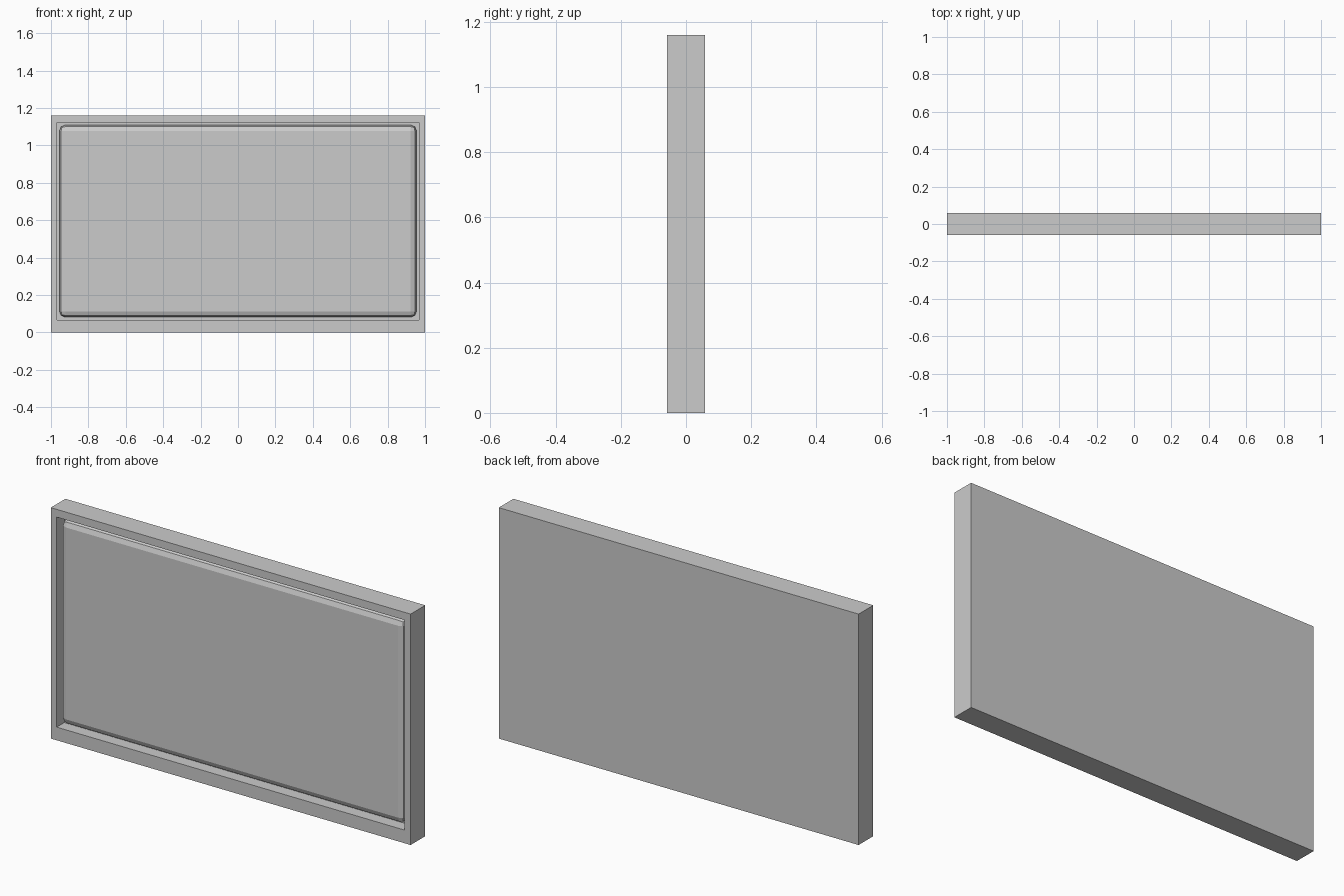
import bpy, bmesh
from mathutils import Vector

if "Cube" in bpy.data.objects:
    bpy.data.objects.remove(bpy.data.objects["Cube"])

HALF_Y = 0.058
HEIGHT = 1.16


def box_mesh(size, centre):
    bm = bmesh.new()
    bmesh.ops.create_cube(bm, size=1)
    for v in bm.verts:
        v.co = Vector(c * s for c, s in zip(v.co, size)) + Vector(centre)
    return bm


def finish(bm, name):
    bmesh.ops.recalc_face_normals(bm, faces=bm.faces)
    mesh = bpy.data.meshes.new(name)
    bm.to_mesh(mesh)
    bm.free()
    obj = bpy.data.objects.new(name, mesh)
    bpy.context.collection.objects.link(obj)
    return obj


# Casing: a slab with a rectangular recess in its front (wider lower border)
bm = box_mesh((2, 2 * HALF_Y, HEIGHT), (0, 0, HEIGHT / 2))
front = min(bm.faces, key=lambda f: f.calc_center_median().y)
bmesh.ops.inset_region(bm, faces=[front], thickness=0.03)
for v in front.verts:
    v.co.x = 0.967 if v.co.x > 0 else -0.967
    v.co.z = 1.121 if v.co.z > HEIGHT / 2 else 0.066
floor = bmesh.ops.extrude_discrete_faces(bm, faces=[front])["faces"][0]
bmesh.ops.translate(bm, verts=floor.verts, vec=(0, 0.06, 0))
finish(bm, "casing")

# Screen panel: bevelled block seated in the recess, just behind the front rim
y0, y1 = -HALF_Y + 0.01, 0.03
z0, z1 = 0.081, 1.109
bm = box_mesh((1.91, y1 - y0, z1 - z0), (0, (y0 + y1) / 2, (z0 + z1) / 2))
panel = finish(bm, "screen_panel")
bevel = panel.modifiers.new("rounded_edges", "BEVEL")
bevel.width = 0.032
bevel.segments = 2
